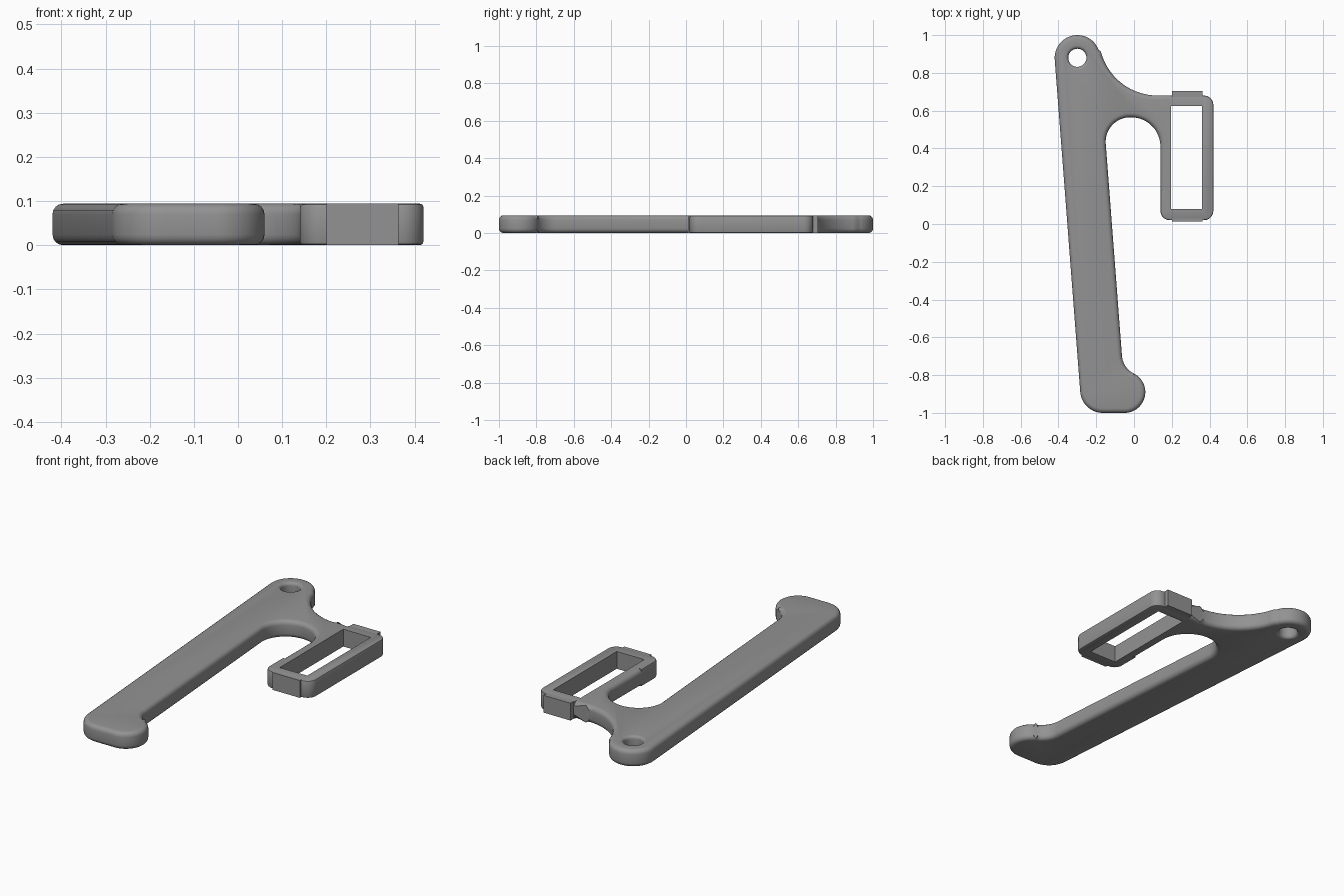
import bpy, bmesh, math

if "Cube" in bpy.data.objects:
    bpy.data.objects.remove(bpy.data.objects["Cube"])

T = 0.094   # plate thickness
grey = bpy.data.materials.new("mid grey")
grey.diffuse_color = (0.29, 0.29, 0.29, 1)
grey.use_nodes = True
grey.node_tree.nodes["Principled BSDF"].inputs["Base Color"].default_value = grey.diffuse_color


def arc(cx, cy, r, a0, a1, step=6):
    """Points along an arc, angles in degrees."""
    n = max(4, round(abs(a1 - a0) / step))
    angles = [math.radians(a0 + (a1 - a0) * i / n) for i in range(n + 1)]
    return [(cx + r * math.cos(a), cy + r * math.sin(a)) for a in angles]


def finish(name, bm):
    me = bpy.data.meshes.new(name)
    bmesh.ops.recalc_face_normals(bm, faces=bm.faces)
    bm.to_mesh(me)
    bm.free()
    ob = bpy.data.objects.new(name, me)
    me.materials.append(grey)
    bpy.context.collection.objects.link(ob)
    return ob


def slab(name, outline, radius=0, rounded=None, segments=4):
    """Extrude an outline to full thickness and round the rims picked by a rule."""
    bm = bmesh.new()
    face = bm.faces.new([bm.verts.new((x, y, 0)) for x, y in outline])
    new = bmesh.ops.extrude_face_region(bm, geom=[face])["geom"]
    for v in new:
        if isinstance(v, bmesh.types.BMVert):
            v.co.z = T
    if radius:
        rims = []
        for e in bm.edges:
            a, b = e.verts[0].co, e.verts[1].co
            mid = (a + b) / 2
            if abs(a.z - b.z) < 1e-5 and rounded(mid.x, mid.y):
                rims.append(e)
        bmesh.ops.bevel(bm, geom=rims, offset=radius, segments=segments,
                        profile=0.5, affect='EDGES', clamp_overlap=False)
    return finish(name, bm)


def shade(ob):
    bpy.ops.object.select_all(action='DESELECT')
    ob.select_set(True)
    bpy.context.view_layer.objects.active = ob
    bpy.ops.object.shade_smooth_by_angle(angle=math.radians(35))


# Body: foot, inner edge, arch, rail, shoulder, head and long outer edge
body_outline = (
    arc(-0.05, -0.89, 0.11, 270, 423.4)
    + arc(0.05, -0.69, 0.114, 243.4, 184.5)[1:]
    + arc(-0.02, 0.435, 0.13, 184.5, 90)
    + arc(-0.015, 0.41, 0.155, 90, 0)
    + [(0.14, 0.18), (0.195, 0.18), (0.195, 0.68)]
    + arc(0.125, 0.99, 0.31, 270, 194.5, 4)
    + arc(-0.30, 0.88, 0.12, 14.5, 184.3)[1:]
    + arc(-0.165, -0.88, 0.12, 184.3, 270))
body = slab("hook_body", body_outline, 0.024,
            lambda x, y: x < 0.145 or y > 0.67)

# Head hole: flared cutter with a rounded rim at both ends
R, F, N = 0.048, 0.017, 40
profile = [(R + F, -0.02)]
profile += [(R + F - F * math.sin(math.radians(a)), F - F * math.cos(math.radians(a)))
            for a in range(0, 91, 18)]
profile += [(r, T - z) for r, z in reversed(profile)]
bm = bmesh.new()
rings = []
for r, z in profile:
    rings.append([bm.verts.new((-0.30 + r * math.cos(2 * math.pi * i / N),
                                0.88 + r * math.sin(2 * math.pi * i / N), z))
                  for i in range(N)])
for lo, hi in zip(rings, rings[1:]):
    for i in range(N):
        j = (i + 1) % N
        bm.faces.new((lo[i], lo[j], hi[j], hi[i]))
bm.faces.new(rings[0])
bm.faces.new(rings[-1])
cutter = finish("hole_cutter", bm)
cutter.hide_render = True

mod = body.modifiers.new("head_hole", 'BOOLEAN')
mod.operation = 'DIFFERENCE'
mod.solver = 'EXACT'
mod.object = cutter
bpy.context.view_layer.objects.active = body
bpy.ops.object.modifier_apply(modifier=mod.name)
bpy.data.objects.remove(cutter)
shade(body)

# Strap frame: closes the rectangular loop around the window
frame_outline = (
    [(0.195, 0.68), (0.195, 0.625), (0.36, 0.625), (0.36, 0.08),
     (0.195, 0.08), (0.195, 0.18), (0.14, 0.18)]
    + arc(0.19, 0.07, 0.05, 180, 270, 10)
    + arc(0.37, 0.07, 0.05, 270, 360, 10)
    + arc(0.37, 0.63, 0.05, 0, 90, 10))
frame = slab("strap_frame", frame_outline, 0.008,
             lambda x, y: x > 0.365 or y > 0.66 or y < 0.075 or x < 0.145, 2)
shade(frame)

# Raised pads on the two short ends of the frame
for name, y0, y1 in (("back_pad", 0.672, 0.705), ("front_pad", 0.012, 0.028)):
    slab(name, [(0.20, y0), (0.363, y0), (0.363, y1), (0.20, y1)])
